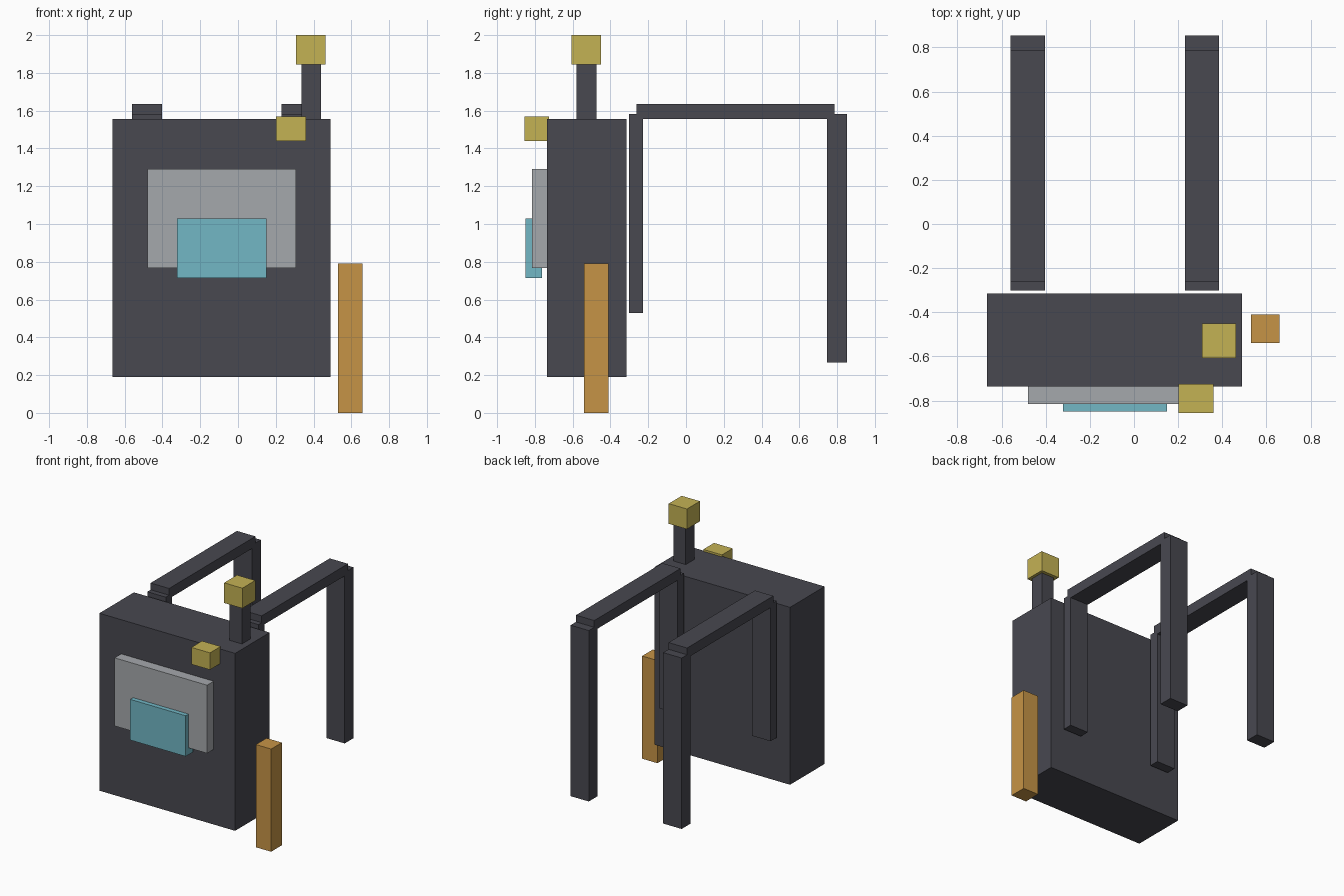
import bpy
import bmesh
from mathutils import Vector

cube = bpy.data.objects.get("Cube")
if cube:
    bpy.data.objects.remove(cube, do_unlink=True)


def material(name, r, g, b):
    """Flat material from 8-bit display values, stored as linear."""
    colour = [(v / 255 / 12.92 if v < 11 else ((v / 255 + 0.055) / 1.055) ** 2.4) for v in (r, g, b)] + [1]
    mat = bpy.data.materials.new(name)
    mat.use_nodes = True
    mat.diffuse_color = colour
    node = next(n for n in mat.node_tree.nodes if n.type == "BSDF_PRINCIPLED")
    node.inputs["Base Color"].default_value = colour
    return mat


dark = material("dark_charcoal", 72, 72, 80)
grey = material("light_grey", 165, 168, 172)
yellow = material("mustard_yellow", 196, 178, 84)
orange = material("orange", 198, 148, 70)
cyan = material("pale_cyan", 114, 183, 197)


def box(name, mat, x, y, z):
    """Box spanning the given (low, high) range on each axis."""
    low, high = (Vector(c) for c in zip(x, y, z))
    bm = bmesh.new()
    bmesh.ops.create_cube(bm, size=1)
    bmesh.ops.scale(bm, vec=high - low, verts=bm.verts)
    mesh = bpy.data.meshes.new(name)
    bm.to_mesh(mesh)
    bm.free()
    mesh.materials.append(mat)
    obj = bpy.data.objects.new(name, mesh)
    obj.location = (low + high) / 2
    bpy.context.collection.objects.link(obj)
    return obj


# Pack body with front panel and pocket
box("pack_body", dark, (-0.665, 0.49), (-0.735, -0.315), (0.19, 1.555))
box("front_panel", grey, (-0.48, 0.308), (-0.815, -0.73), (0.768, 1.292))
box("front_pocket", cyan, (-0.322, 0.15), (-0.85, -0.762), (0.715, 1.028))

# Antenna and yellow knobs
box("antenna", dark, (0.335, 0.44), (-0.58, -0.475), (1.55, 1.86))
box("antenna_tip", yellow, (0.307, 0.462), (-0.607, -0.45), (1.845, 2.0))
box("front_knob", yellow, (0.202, 0.36), (-0.855, -0.725), (1.44, 1.57))

# Side bottle
box("side_bottle", orange, (0.53, 0.66), (-0.54, -0.41), (0, 0.79))

# Shoulder straps: near drop, bridge over the shoulder, far drop
for side, x in (("right", (-0.56, -0.403)), ("left", (0.23, 0.385))):
    box(side + "_strap_near", dark, x, (-0.302, -0.228), (0.53, 1.583))
    box(side + "_strap_bridge", dark, x, (-0.262, 0.787), (1.557, 1.635))
    box(side + "_strap_far", dark, x, (0.747, 0.853), (0.268, 1.583))
